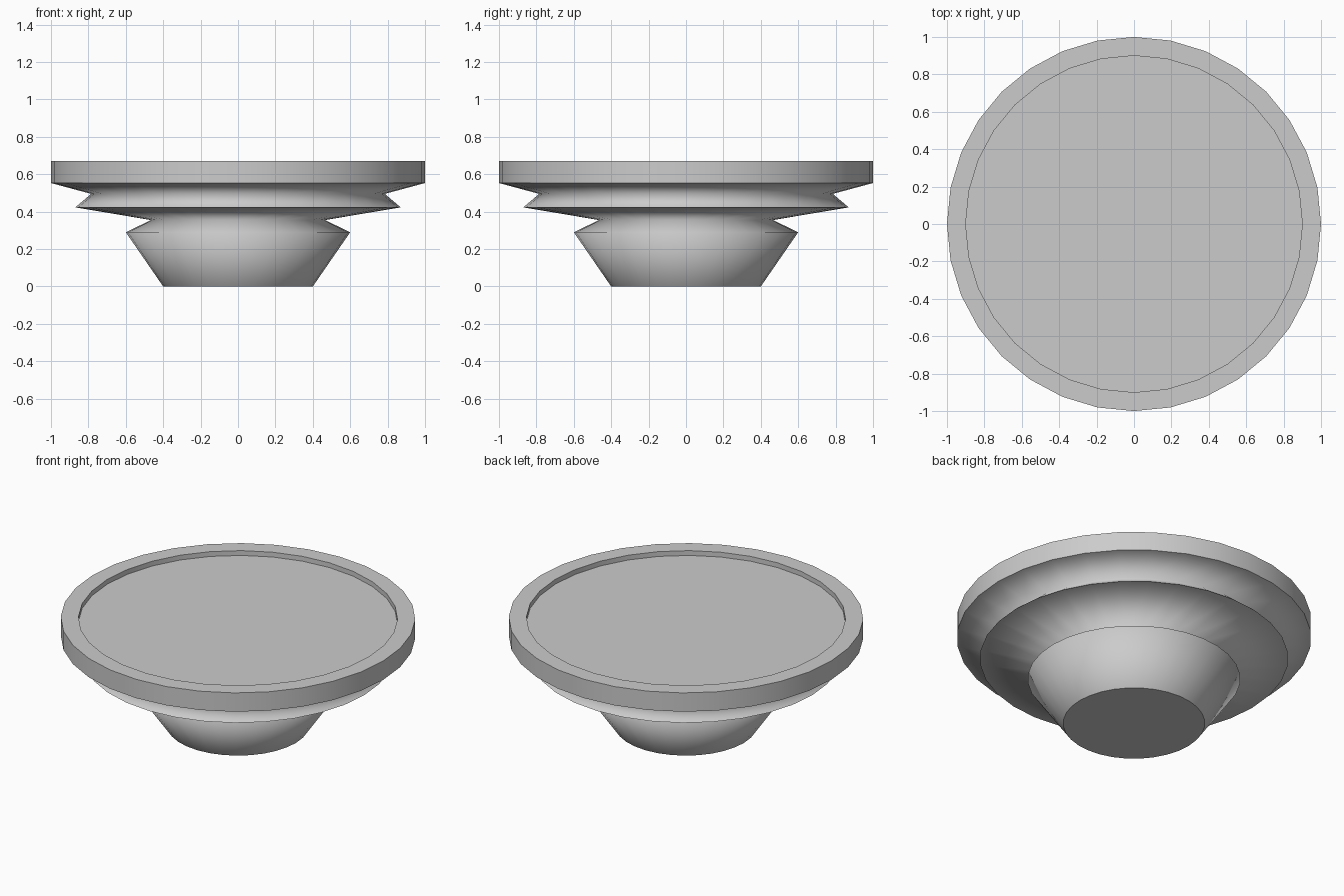
import bpy, bmesh
from math import cos, sin, tau

if "Cube" in bpy.data.objects:
    bpy.data.objects.remove(bpy.data.objects["Cube"])

SIDES = 32


def lathe(name, profile):
    """Spin (radius, height, sharp) points round z and cap both ends."""
    bm = bmesh.new()
    rings = [[bm.verts.new((r * cos(tau * i / SIDES), r * sin(tau * i / SIDES), z))
              for i in range(SIDES)] for r, z, _ in profile]
    for low, high in zip(rings, rings[1:]):
        for i in range(SIDES):
            j = (i + 1) % SIDES
            bm.faces.new((low[i], low[j], high[j], high[i])).smooth = True
    bm.faces.new(rings[0][::-1])
    bm.faces.new(rings[-1])
    # crisp creases on the chosen rings
    for ring, (_, _, sharp) in zip(rings, profile):
        if sharp:
            for i in range(SIDES):
                bm.edges.get((ring[i], ring[(i + 1) % SIDES])).smooth = False
    mesh = bpy.data.meshes.new(name)
    bm.to_mesh(mesh)
    bm.free()
    obj = bpy.data.objects.new(name, mesh)
    bpy.context.collection.objects.link(obj)
    return obj


lathe("pedestal_dish", [
    (0.40, 0.0, True),      # tapered foot
    (0.60, 0.29, False),
    (0.465, 0.355, False),  # neck
    (0.87, 0.423, True),    # lower flange
    (0.785, 0.495, False),  # groove
    (1.0, 0.553, True),     # upper rim
    (1.0, 0.67, True),
    (0.90, 0.67, True),     # shallow recess in the top
    (0.90, 0.64, True),
])
